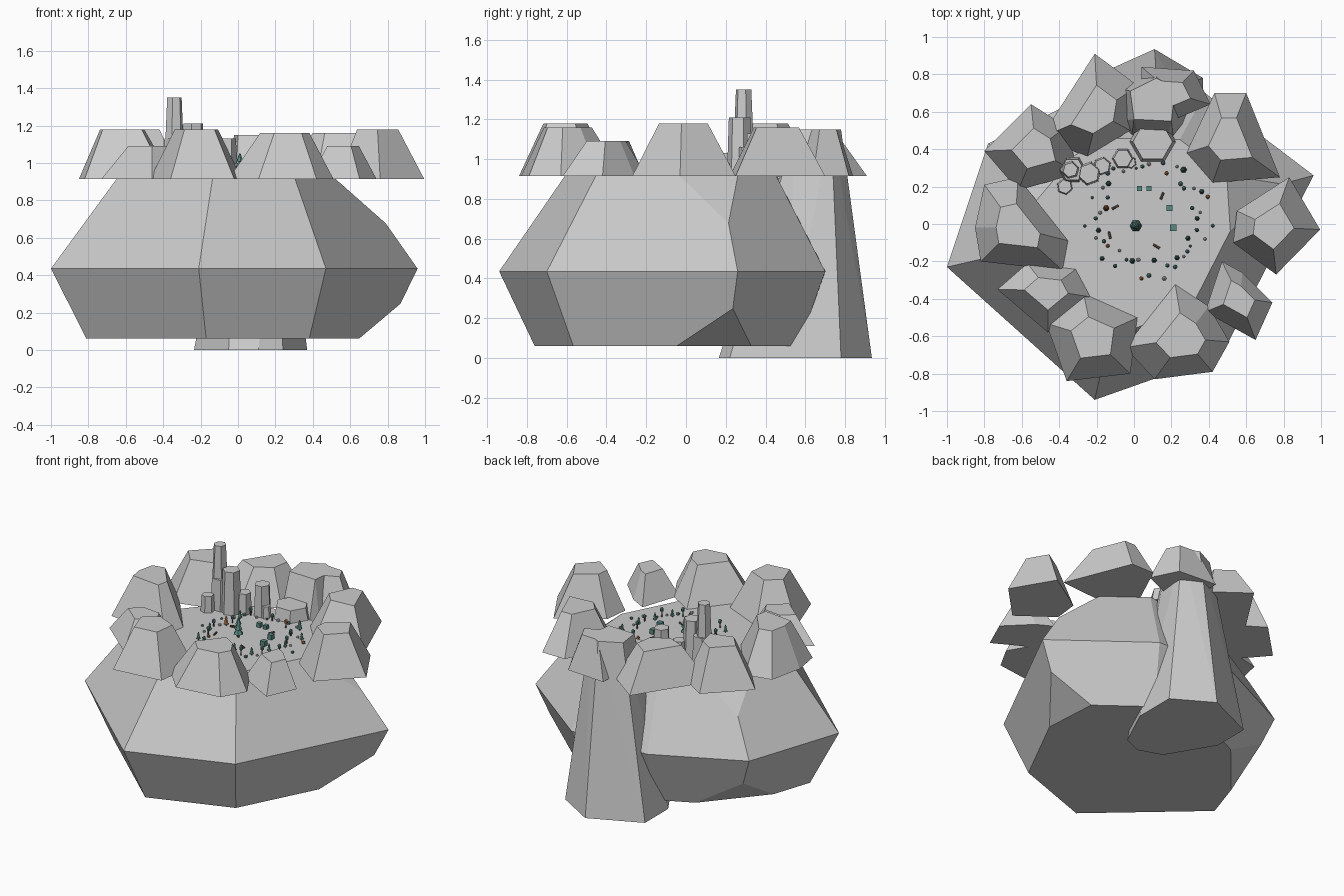
import bpy, bmesh, math, random
from mathutils import Vector, Matrix

if "Cube" in bpy.data.objects:
    bpy.data.objects.remove(bpy.data.objects["Cube"])

random.seed(4)


def material(name, rgb):
    m = bpy.data.materials.new(name)
    m.diffuse_color = (*rgb, 1)
    m.use_nodes = True
    m.node_tree.nodes["Principled BSDF"].inputs["Base Color"].default_value = m.diffuse_color
    return m


TEAL = material("teal_leaf", (0.10, 0.25, 0.22))
RUST = material("rust_leaf", (0.45, 0.17, 0.06))
BARK = material("bark", (0.13, 0.09, 0.07))


def finish(bm, name, mat=None):
    bmesh.ops.recalc_face_normals(bm, faces=bm.faces)
    me = bpy.data.meshes.new(name)
    bm.to_mesh(me)
    bm.free()
    ob = bpy.data.objects.new(name, me)
    bpy.context.collection.objects.link(ob)
    if mat:
        me.materials.append(mat)
    return ob


def hull(points, name):
    bm = bmesh.new()
    for p in points:
        bm.verts.new(p)
    r = bmesh.ops.convex_hull(bm, input=bm.verts)
    junk = [g for g in r["geom_interior"] + r["geom_unused"]
            if isinstance(g, bmesh.types.BMVert)]
    bmesh.ops.delete(bm, geom=list(set(junk)), context='VERTS')
    bmesh.ops.dissolve_limit(bm, angle_limit=math.radians(2),
                             verts=bm.verts, edges=bm.edges)
    return finish(bm, name)


def frustum(bm, x, y, z0, z1, r0, r1, n, rot=0):
    ring = lambda z, r: [bm.verts.new((
        x + r * math.cos(math.radians(rot) + math.tau * i / n),
        y + r * math.sin(math.radians(rot) + math.tau * i / n), z)) for i in range(n)]
    a, b = ring(z0, r0), ring(z1, r1)
    bm.faces.new(a[::-1])
    bm.faces.new(b)
    for i in range(n):
        j = (i + 1) % n
        bm.faces.new((a[i], a[j], b[j], b[i]))


# Main rock: widest ring scaled to the top and bottom, two corners chipped
mid = [(-.21, -.94), (.47, -.70), (.96, .26), (.38, .70), (-.2, .71), (-.78, .43), (-1, -.23)]
chips = {2: .33, 5: .5}
Z_MID, Z_TOP = .435, .92
pts = [Vector((x, y, Z_MID)) for x, y in mid]
for scale, z in ((.645, Z_TOP), (.81, .06)):
    ring = [Vector((x * scale, y * scale, z)) for x, y in mid]
    for i, p in enumerate(ring):
        if i in chips:
            f = chips[i]
            pts.append(p.lerp(ring[i - 1], f))
            pts.append(p.lerp(ring[(i + 1) % len(ring)], f))
            pts.append(p.lerp(Vector((*mid[i], Z_MID)), .5))
        else:
            pts.append(p)
hull(pts, "island_rock")

# Back buttress, tapering upward
foot = [(.37, .78), (.11, .935), (-.235, .78), (-.235, .53), (-.05, .22), (.11, .165), (.24, .22), (.37, .5)]
cap = [(.22, .73), (.12, .78), (-.02, .71), (.0, .56), (.2, .55)]
hull([(x, y, 0) for x, y in foot] + [(x, y, 1.15) for x, y in cap], "back_buttress")

# Mountain rim: height and outline; each tapers to a flat cap of the same shape
rim = [
    (1.18, [(-.47, -.53), (-.27, -.37), (.02, -.50), (-.02, -.80), (-.36, -.84)]),
    (1.16, [(-.05, -.66), (.22, -.32), (.40, -.44), (.51, -.63), (.42, -.79), (.11, -.83)]),
    (1.09, [(.38, -.47), (.47, -.20), (.58, -.26), (.74, -.42), (.65, -.62)]),
    (1.18, [(.53, -.10), (.55, .07), (.83, .25), (.995, -.03), (.76, -.27)]),
    (1.16, [(.28, .38), (.43, .70), (.60, .70), (.78, .25), (.42, .22)]),
    (1.15, [(.04, .84), (.32, .82), (.41, .64), (.22, .56), (.04, .64)]),
    (1.15, [(-.50, .46), (-.21, .91), (.02, .74), (-.02, .50), (-.25, .36)]),
    (1.18, [(-.80, .39), (-.55, .64), (-.36, .52), (-.30, .27), (-.62, .18)]),
    (1.18, [(-.85, -.02), (-.80, .21), (-.62, .25), (-.35, -.09), (-.38, -.25), (-.82, -.20)]),
    (1.09, [(-.73, -.35), (-.57, -.21), (-.31, -.24), (-.23, -.39), (-.46, -.58)])]
for k, (z, outline) in enumerate(rim):
    c = sum((Vector(p) for p in outline), Vector((0, 0))) / len(outline)
    top = [c.lerp(Vector(p), .47) for p in outline]
    hull([(x, y, .915) for x, y in outline] + [(p.x, p.y, z) for p in top], f"rim_mountain_{k + 1}")

# Stone columns inside the crater: x, y, radius, height
columns = [(-.33, .29, .075, 1.13), (-.24, .27, .065, 1.21), (-.37, .20, .045, 1.03),
           (-.06, .35, .058, 1.13), (-.17, .31, .05, 1.06), (-.02, .33, .035, 1.0),
           (.1, .44, .125, 1.0)]
for k, (x, y, r, z) in enumerate(columns):
    bm = bmesh.new()
    frustum(bm, x, y, .91, z, r, r * .85, 6, 20 * k)
    finish(bm, f"stone_column_{k + 1}")
bm = bmesh.new()
frustum(bm, -.34, .29, 1.0, 1.35, .055, .04, 6, 15)
finish(bm, "tall_column")


def conifer(x, y, h, mat, name):
    bm = bmesh.new()
    frustum(bm, x, y, Z_TOP - .005, Z_TOP + h * .3, h * .07, h * .06, 5)
    finish(bm, name + "_trunk", BARK)
    bm = bmesh.new()
    for i in range(3):
        z = Z_TOP + h * (.18 + .25 * i)
        frustum(bm, x, y, z, z + h * .32, h * (.25 - .05 * i), h * .03, 6, 20 * i)
    finish(bm, name + "_leaves", mat)


def blob(x, y, z, r, name, mat=None, sz=1.0):
    bm = bmesh.new()
    bmesh.ops.create_icosphere(bm, subdivisions=1, radius=r)
    bmesh.ops.transform(bm, matrix=Matrix.Translation((x, y, z)) @ Matrix.Diagonal((1, 1, sz, 1)), verts=bm.verts)
    finish(bm, name, mat)


# Large centre tree and the loose ring of trees, bushes and rocks
conifer(.01, -.01, .13, TEAL, "centre_tree")
for k in range(52):
    a = math.tau * k / 52
    f = random.uniform(.72, 1.08)
    x, y = .08 + .32 * f * math.cos(a), .03 + .31 * f * math.sin(a)
    kind = k % 4
    leaf = RUST if k % 7 == 3 else TEAL
    if kind == 0:
        conifer(x, y, random.uniform(.05, .075), leaf, f"pine_{k}")
    elif kind == 2:
        h = random.uniform(.03, .05)
        bm = bmesh.new()
        frustum(bm, x, y, Z_TOP - .005, Z_TOP + h, .005, .004, 5)
        finish(bm, f"tree_{k}_trunk", BARK)
        blob(x, y, Z_TOP + h, .013, f"tree_{k}_crown", leaf, 1.4)
    else:
        blob(x, y, Z_TOP + .006, random.uniform(.008, .014), f"pebble_{k}", None if kind == 1 else leaf)

# Crates and fallen logs on the crater floor
for k, (x, y, s) in enumerate([(.19, .085, .032), (.21, -.02, .034), (.03, .19, .028), (.08, .19, .026)]):
    bm = bmesh.new()
    bmesh.ops.create_cube(bm, size=s)
    bmesh.ops.translate(bm, vec=(x, y, Z_TOP + s / 2), verts=bm.verts)
    finish(bm, f"crate_{k + 1}", TEAL)
for k, (x, y, a) in enumerate([(-.1, .09, .5), (-.13, -.06, 1.8), (.15, .15, 1.2), (.12, -.12, 2.6)]):
    bm = bmesh.new()
    bmesh.ops.create_cone(bm, cap_ends=True, segments=6, radius1=.007, radius2=.006, depth=.04)
    bmesh.ops.transform(bm, matrix=Matrix.Translation((x, y, Z_TOP + .006)) @ Matrix.Rotation(a, 4, 'Z')
                        @ Matrix.Rotation(math.pi / 2, 4, 'Y'), verts=bm.verts)
    finish(bm, f"log_{k + 1}", BARK)
